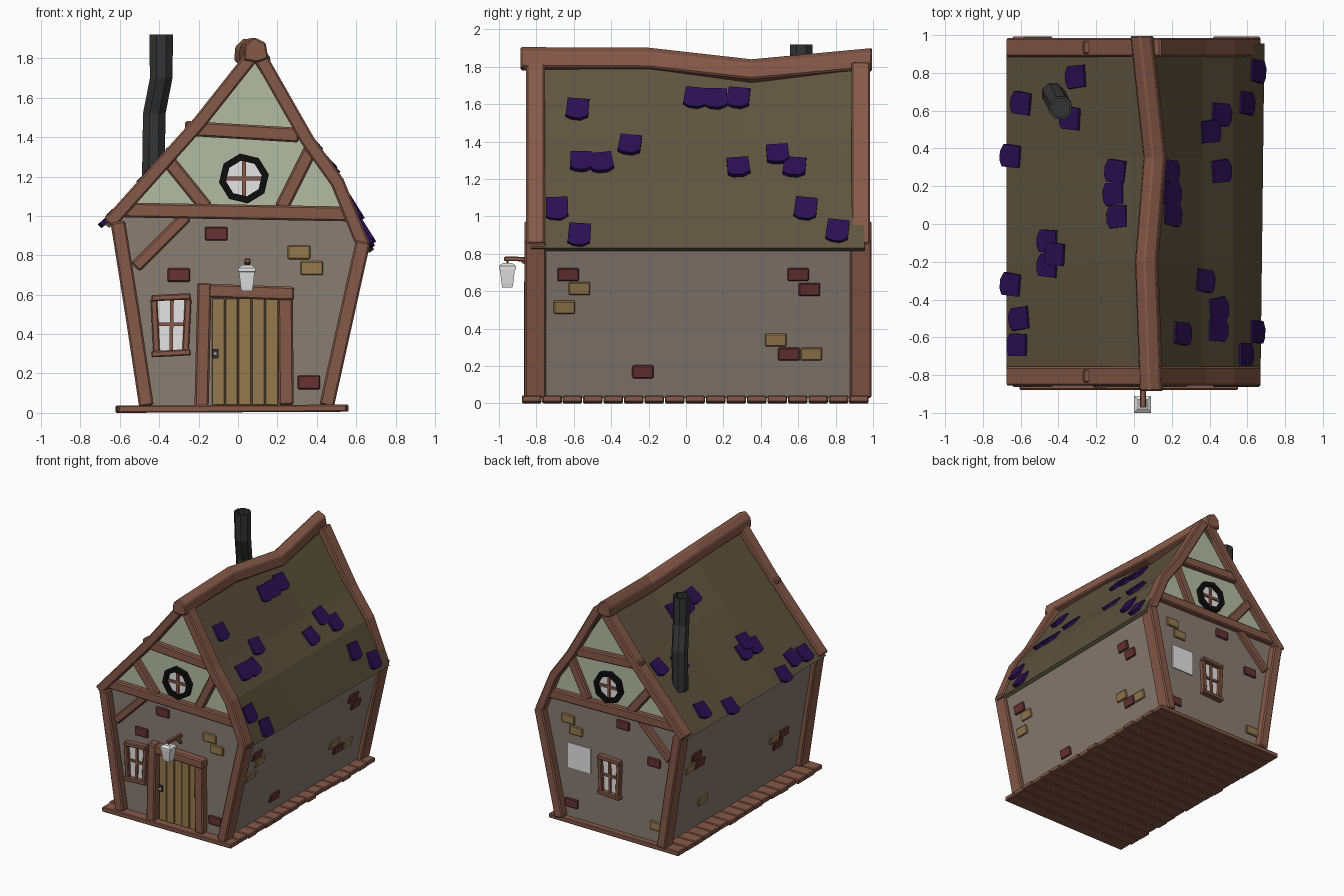
import bpy, bmesh, math, random
from mathutils import Vector as V

if "Cube" in bpy.data.objects:
    bpy.data.objects.remove(bpy.data.objects["Cube"])
random.seed(4)

COL = dict(wood=(.24, .10, .065), wall_plaster=(.25, .205, .17), roof_brown=(.112, .088, .049),
           gable_green=(.45, .50, .365), tan=(.30, .195, .075), tile_purple=(.024, .005, .085),
           brick_red=(.14, .032, .034), iron_grey=(.035, .035, .036), black=(.004, .004, .004),
           white=(.78, .78, .78))
MAT = {}
for k, c in COL.items():
    MAT[k] = bpy.data.materials.new(k)
    MAT[k].diffuse_color = (*c, 1)


def loft(name, rings, mat, bevel=0, closed=False):
    """Skin equal-length rings of points; cap the ends, or join last to first."""
    bm = bmesh.new()
    R = [[bm.verts.new(p) for p in r] for r in rings]
    n = len(R[0])
    for a, b in zip(R, R[1:] + (R[:1] if closed else [])):
        for i in range(n):
            bm.faces.new((a[i], a[(i + 1) % n], b[(i + 1) % n], b[i]))
    if not closed:
        bm.faces.new(R[0])
        bm.faces.new(R[-1])
    bmesh.ops.recalc_face_normals(bm, faces=bm.faces)
    me = bpy.data.meshes.new(name)
    bm.to_mesh(me)
    bm.free()
    me.materials.append(MAT[mat])
    ob = bpy.data.objects.new(name, me)
    bpy.context.collection.objects.link(ob)
    if bevel:
        m = ob.modifiers.new("bevel", 'BEVEL')
        m.width, m.segments = bevel, 1
    return ob


def beam(name, pts, w, y, d, mat="wood", bevel=.009):
    """Rectangular timber following a line in the xz plane, mitred at bends."""
    P = [V(p) for p in pts]
    rings = []
    for i, p in enumerate(P):
        a = (p - P[i - 1]).normalized() if i else None
        b = (P[i + 1] - p).normalized() if i < len(P) - 1 else None
        t = ((a or b) + (b or a)).normalized()
        k = w / 2 / max(.5, t.dot(a or b))
        n = V((-t.y, t.x)) * k
        rings.append([(p.x + s * n.x, y + e * d / 2, p.y + s * n.y)
                      for s, e in ((-1, -1), (1, -1), (1, 1), (-1, 1))])
    return loft(name, rings, mat, bevel)


def plate(name, poly, o, u, v, n, t, mat, bevel=0):
    """Flat polygon in the u-v plane at o, from slightly sunk to t along n."""
    o, u, v, n = V(o), V(u), V(v), V(n)
    return loft(name, [[o + u * a + v * b + n * h for a, b in poly] for h in (-.006, t)], mat, bevel)


def rect(w, h):
    return [(-w / 2, -h / 2), (w / 2, -h / 2), (w / 2, h / 2), (-w / 2, h / 2)]


YF, YB = -.80, .93
FACES = (("front", YF, -1), ("back", YB, 1))
LEFT_WALL = [(-.46, .03), (-.535, .5), (-.615, .98)]
RIGHT_WALL = [(.45, .03), (.54, .42), (.65, .85)]

# walls and gables
wall = LEFT_WALL + [(-.55, 1.02), (.57, 1.02)] + RIGHT_WALL[::-1]
loft("walls", [[(x, y, z) for x, z in wall] for y in (YF, YB)], "wall_plaster")
gable = [(-.59, 1.0), (-.19, 1.46), (.08, 1.79), (.34, 1.38), (.49, 1.17), (.57, 1.0)]
for nm, y, s in FACES:
    loft(nm + "_gable", [[(x, y - s * h, z) for x, z in gable] for h in (0, .03)], "gable_green")


# roof with sagging ridge
def lerp_path(pts, k, val):
    for a, b in zip(pts, pts[1:]):
        lo, hi = sorted((a[k], b[k]))
        if lo <= val <= hi:
            break
    t = (val - a[k]) / (b[k] - a[k])
    return V(a).lerp(V(b), t), (V(a) - V(b)).normalized()


SAG = [(-.9, 0), (-.2, -.005), (.35, -.065), (1.0, -.01)]


def slope(side, y):
    """Roof line from ridge to eave at depth y."""
    g = lerp_path(SAG, 0, y)[0].y
    f = .02 * (y + .8) / 1.7
    if side < 0:
        return [(.09, 1.82 + g), (-.205, 1.485 + g * .3), (-.675, .955)]
    return [(.09, 1.82 + g), (.365, 1.385 + g * .3), (.525, 1.175), (.67 + f, .83)]


for side, nm in ((-1, "left"), (1, "right")):
    rings = []
    for y in (-.83, -.2, .35, .955):
        p = slope(side, y)
        rings.append([(x, y, z) for x, z in p] + [(x - side * .022, y, z - .016) for x, z in p[::-1]])
    loft(nm + "_roof", rings, "roof_brown")

# loose roof tiles
SHIELD = [(-.058, .065), (.058, .065), (.06, -.045), (.02, -.068), (-.03, -.066), (-.06, -.05)]
RT = [(-.58, 1.57), (.05, 1.63), (.16, 1.625), (.28, 1.63), (-.3, 1.38), (-.56, 1.29), (-.45, 1.285),
      (.28, 1.26), (.49, 1.33), (.58, 1.26), (-.69, 1.04), (-.57, .9), (.64, 1.04), (.81, .92)]
LT = [(.78, -.3), (.64, -.59), (.56, -.33), (.36, -.645), (.28, -.09), (.16, -.1), (.04, -.08),
      (-.09, -.45), (-.16, -.41), (-.22, -.45), (-.32, -.645), (-.5, -.6), (-.64, -.61)]
for side, tiles, k in ((1, RT, 1), (-1, LT, 0)):
    for y, val in tiles:
        p, t = lerp_path(slope(side, y), k, val)
        up = V((t.x, 0, t.y))
        n = V((side * t.y, 0, abs(t.x)))
        a = random.uniform(-.15, .15)
        u = V((0, 1, 0)) * math.cos(a) + up * math.sin(a)
        v = up * math.cos(a) - V((0, 1, 0)) * math.sin(a)
        plate("roof_tile", SHIELD, (p.x, y, p.y), u, v + n * -.12, n, .02, "tile_purple")

# ridge beam
RIDGE = [(.09, -.885, 1.84), (.065, -.2, 1.837), (.11, .35, 1.775), (.04, .995, 1.835)]
SEC = [(-.06, -.05), (-.055, .025), (-.01, .068), (.05, .04), (.065, -.04), (.01, -.06)]
loft("ridge_beam", [[(x + a, y, z + b) for a, b in SEC] for x, y, z in RIDGE], "wood", .008)

# timber frame on both ends
for nm, y, s in FACES:
    yc = y + s * .005
    beam(nm + "_left_post", [(-.465, .035), (-.535, .5), (-.61, .97)], .075, yc, .115)
    beam(nm + "_right_post", [(.45, .035), (.535, .42), (.635, .87)], .075, yc, .115)
    beam(nm + "_left_rafter", [(-.655, .96), (-.195, 1.475), (.07, 1.81)], .07, yc, .1)
    beam(nm + "_right_rafter", [(.11, 1.81), (.355, 1.38), (.505, 1.17), (.64, .84)], .07, yc, .1)
    beam(nm + "_tie_beam", [(-.58, 1.03), (0, 1.02), (.56, 1.01)], .075, yc, .075)
    beam(nm + "_collar_beam", [(-.27, 1.445), (.31, 1.41)], .075, yc, .07)
    beam(nm + "_left_strut", [(-.37, 1.3), (-.16, 1.04)], .07, yc, .06)
    beam(nm + "_right_strut", [(.38, 1.36), (.22, 1.04)], .07, yc, .06)
    beam(nm + "_corner_brace", [(-.26, 1.0), (-.52, .74)], .06, yc, .06)

    # octagonal gable window
    def octagon(r, dy, cx=.03, cz=1.19):
        return [(cx + r * math.cos((i + .2) * math.pi / 4), y + s * dy,
                 cz + r * math.sin((i + .2) * math.pi / 4)) for i in range(8)]
    loft(nm + "_round_window_pane", [octagon(.1, 0), octagon(.1, .008)], "white")
    loft(nm + "_round_window_frame",
         [octagon(.128, -.01), octagon(.128, .035), octagon(.092, .035), octagon(.092, -.01)],
         "black", closed=True)
    beam(nm + "_round_window_bar", [(-.06, 1.19), (.12, 1.19)], .02, y + s * .01, .02, bevel=0)
    beam(nm + "_round_window_bar", [(.03, 1.1), (.03, 1.28)], .02, y + s * .01, .02, bevel=0)

    # square window
    cx, cz = (-.34, .44) if s < 0 else (.02, .46)
    plate(nm + "_window_pane", rect(.17, .28), (cx, y, cz), (1, 0, 0), (0, 0, 1), (0, s, 0), .006, "white")
    for e in (-1, 1):
        beam(nm + "_window_side", [(cx + e * .073, cz - .14), (cx + e * .087, cz + .14)], .034, y + s * .012, .045, bevel=.006)
        beam(nm + "_window_rail", [(cx - .1, cz + e * .142), (cx + .1, cz + e * .142 + .01)], .032, y + s * .015, .055, bevel=.006)
    beam(nm + "_window_bar", [(cx, cz - .13), (cx + .005, cz + .13)], .018, y + s * .008, .025, bevel=0)
    beam(nm + "_window_bar", [(cx - .08, cz + .01), (cx + .08, cz + .01)], .018, y + s * .008, .025, bevel=0)

plate("back_panel", rect(.2, .2), (.3, YB, .54), (1, 0, 0), (0, 0, 1), (0, 1, 0), .008, "white")

# door with planks, frame and knob
for i in range(5):
    w = .34 / 5
    plate("door_plank", rect(w - .004, .54), (-.135 + w * (i + .5), YF, .31), (1, 0, 0), (0, 0, 1),
          (0, -1, 0), .018 + .004 * (i % 2), "tan", .003)
beam("door_left_post", [(-.185, .03), (-.17, .66)], .072, YF - .02, .09)
beam("door_right_post", [(.245, .04), (.24, .6)], .076, YF - .015, .08)
beam("door_lintel", [(-.15, .62), (.285, .605)], .07, YF - .02, .085)
plate("door_knob_plate", rect(.03, .05), (-.115, YF, .30), (1, 0, 0), (0, 0, 1), (0, -1, 0), .027, "iron_grey")
bpy.ops.mesh.primitive_ico_sphere_add(subdivisions=1, radius=.014, location=(-.115, YF - .037, .30))
bpy.context.object.name = "door_knob"
bpy.context.object.data.materials.append(MAT["white"])

# lantern on a bracket
loft("lantern_arm", [[(.048 + a, y, z + b) for a, b in rect(.03, .024)]
                     for y, z in ((-.79, .765), (-.9, .772), (-.972, .772))], "wood", .004)
loft("lantern_brace", [[(.048 + a, y, z + b) for a, b in rect(.024, .03)]
                       for y, z in ((-.79, .70), (-.83, .74), (-.88, .768))], "wood")
loft("lantern_hook", [[(.048 + a, -.955 + b, z) for a, b in rect(.01, .01)] for z in (.735, .77)], "iron_grey")
loft("lantern", [[(.045 + a, -.955 + b, z) for a, b in rect(w, w)]
                 for z, w in ((.62, .055), (.64, .062), (.715, .08), (.717, .09), (.735, .09), (.75, .05))], "white")

# bricks on all four walls
def brick(o, u, v, n, mat):
    plate("brick_" + mat, rect(.115, .07), o, u, v, n, .014, mat, .006)


FRONT = [(-.11, .91, 0), (-.3, .7, 0), (.36, .155, 0), (.31, .815, 1), (.375, .735, 1)]
BACK = [(.4, .83, 1), (.33, .75, 1), (-.09, .91, 0), (-.37, .68, 0), (.37, .155, 0), (-.39, .17, 1)]
RIGHT = [(-.63, .69, 0), (.6, .69, 0), (.66, .61, 0), (.55, .265, 0), (-.23, .17, 0),
         (-.57, .615, 1), (-.65, .515, 1), (.48, .34, 1), (.67, .265, 1)]
LEFT = [(.68, .69, 0), (.62, .61, 0), (.74, .61, 1), (-.5, .42, 0), (-.38, .42, 1), (-.44, .345, 0), (.5, .25, 1)]
for (nm, y, s), items in zip(FACES, (FRONT, BACK)):
    for x, z, m in items:
        brick((x, y, z), (1, 0, 0), (0, 0, 1), (0, s, 0), ("brick_red", "tan")[m])
for s, path, items in ((1, RIGHT_WALL, RIGHT), (-1, LEFT_WALL, LEFT)):
    for y, z, m in items:
        p, t = lerp_path(path, 1, z)
        brick((p.x, y, p.y), (0, 1, 0), (-t.x, 0, -t.y), (-s * t.y, 0, -abs(t.x)), ("brick_red", "tan")[m])

# floor planks
N = 17
for i in range(N):
    y0 = -.88 + i * 1.86 / N
    x0, x1 = -.61 + random.uniform(-.012, .01), .55 + random.uniform(-.01, .012)
    loft("floor_plank", [[(x, y0 + a, z) for x, z in ((x0, 0.0), (x1, .006), (x1, .042), (x0, .038))]
                         for a in (.002, 1.86 / N - .003)], "wood", .006)

# crooked octagonal chimney, hollow at the top
PIPE = [(-.43, .69, 1.2, .062), (-.425, .685, 1.52, .062), (-.39, .62, 1.7, .062),
        (-.39, .615, 1.92, .065), (-.39, .615, 1.92, .05), (-.39, .615, 1.82, .05)]
loft("chimney", [[(x + r * math.cos((i + .5) * math.pi / 4), y + r * math.sin((i + .5) * math.pi / 4), z)
                  for i in range(8)] for x, y, z, r in PIPE], "iron_grey")

for m in bpy.data.materials:
    if m.users and not m.is_grease_pencil:
        m.use_nodes = True
        m.node_tree.nodes["Principled BSDF"].inputs["Base Color"].default_value = m.diffuse_color
